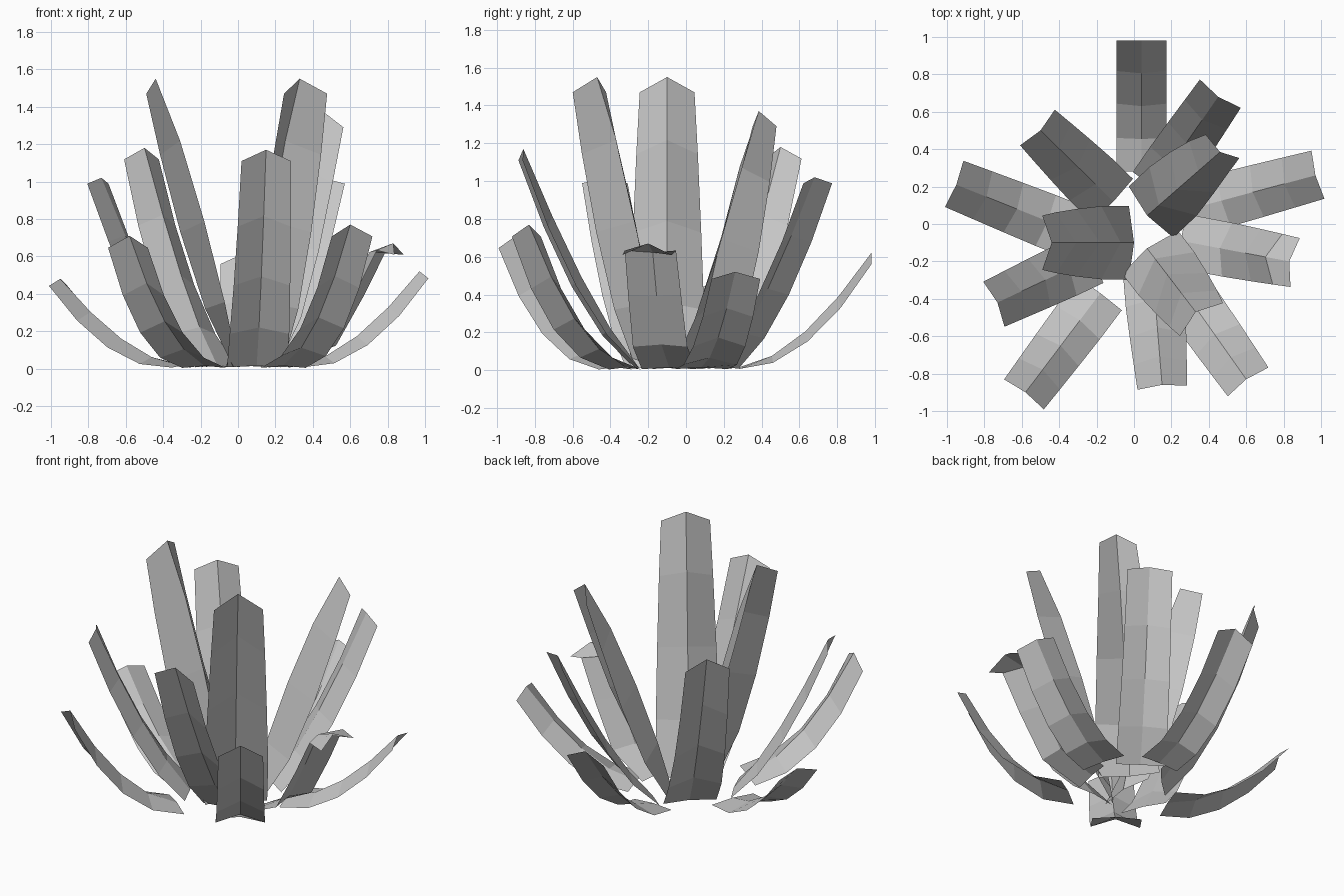
import bpy
from math import radians
from mathutils import Matrix, Vector

cube = bpy.data.objects.get("Cube")
if cube:
    bpy.data.objects.remove(cube, do_unlink=True)

# One plain grey for every leaf
grey = bpy.data.materials.new("leaf_grey")
grey.use_nodes = True
color = (0.57, 0.57, 0.57, 1)
grey.diffuse_color = color
grey.node_tree.nodes["Principled BSDF"].inputs["Base Color"].default_value = color

SEGMENTS = 4
BASE_Z = 0.015
UP = Vector((0, 0, 1))

# Bend styles: two curve handles as (share of reach, share of height)
UPRIGHT = ((0.14, 0.23), (0.62, 0.78))
LEANING = ((0.32, 0.19), (0.67, 0.58))
SPREAD = ((0.33, 0.05), (0.67, 0.45))
CUPPED = ((0.38, 0.11), (0.7, 0.47))
DROOPED = ((0.6, 0.0), (0.65, 1.2))


def bezier(a, b, c, d, t):
    s = 1 - t
    return a * s**3 + b * 3 * s * s * t + c * 3 * s * t * t + d * t**3


def bezier_slope(a, b, c, d, t):
    s = 1 - t
    return ((b - a) * s * s + (c - b) * 2 * s * t + (d - c) * t * t).normalized()


# A leaf is a strip folded along a raised midrib, flat at the base,
# deepest halfway up and bent outward along a curve
def leaf(name, base, tip, bend, crease, half_width=0.133, flare=0.1, point=0.05, twist=0):
    start = Vector((base[0], base[1], BASE_Z))
    end = Vector(tip)
    reach = Vector((end.x - start.x, end.y - start.y, 0))
    rise = UP * (end.z - start.z)
    handles = [start + reach * along + rise * height for along, height in bend]
    curve = (start, handles[0], handles[1], end)
    verts, faces = [], []
    for i in range(SEGMENTS + 1):
        t = i / SEGMENTS
        rib = bezier(*curve, t)
        along = bezier_slope(*curve, t)
        side = Matrix.Rotation(radians(twist * t), 3, UP) @ UP.cross(reach).normalized()
        under = side.cross(along).normalized()
        half = half_width * (1 + flare * min(1, 1.4 * (1 - t)))
        fold = crease * (0.1 + 0.3 * t + 1.2 * t * (1 - t))
        drop = under * half * fold - along * point * t
        for p in (rib + drop - side * half, rib, rib + drop + side * half):
            verts.append((p.x, p.y, max(p.z, 0)))
        if i:
            k = 3 * i
            for j in (k, k + 1):
                faces.append((j - 3, j, j + 1, j - 2))
    mesh = bpy.data.meshes.new(name)
    mesh.from_pydata(verts, [], faces)
    mesh.materials.append(grey)
    obj = bpy.data.objects.new(name, mesh)
    bpy.context.collection.objects.link(obj)


# Tall inner leaves
leaf("inner_leaf_back", (0.07, 0.045), (0.46, 0.385, 1.37), UPRIGHT, 1.6, 0.11, 0.65, twist=14)
leaf("inner_leaf_front", (0.07, -0.13), (0.33, -0.47, 1.55), UPRIGHT, 1.4, 0.145, 0.3)
leaf("inner_leaf_right", (0.0, -0.1), (-0.44, -0.1, 1.55), UPRIGHT, 1.4, 0.145, 0.35)

# Middle leaves
leaf("middle_leaf_front", (0.1, -0.25), (0.15, -0.86, 1.17), LEANING, 0.7, flare=0.2)
leaf("middle_leaf_right", (-0.22, -0.18), (-0.73, -0.42, 1.02), LEANING, 0.6, point=0.02)
leaf("middle_leaf_back_right", (-0.11, 0.12), (-0.5, 0.5, 1.18), LEANING, 0.8, flare=0.2)
leaf("middle_leaf_back_left", (0.11, 0.19), (0.45, 0.68, 1.02), LEANING, 0.6, point=0.02)

# Low outer leaves
leaf("outer_leaf_back", (0.04, 0.28), (0.04, 0.98, 0.62), SPREAD, 0.65, flare=0)
leaf("outer_leaf_back_left", (0.3, 0.08), (0.97, 0.26, 0.52), SPREAD, 0.65, point=0.02)
leaf("outer_leaf_back_right", (-0.3, -0.05), (-0.95, 0.21, 0.48), SPREAD, 0.65, point=0.02)
leaf("outer_leaf_left", (0.25, -0.09), (0.83, -0.2, 0.67), DROOPED, 0.65, point=-0.06)
leaf("outer_leaf_front_left", (0.24, -0.32), (0.6, -0.83, 0.77), CUPPED, 0.8)
leaf("outer_leaf_front_right", (-0.18, -0.37), (-0.58, -0.9, 0.71), CUPPED, 0.8)
